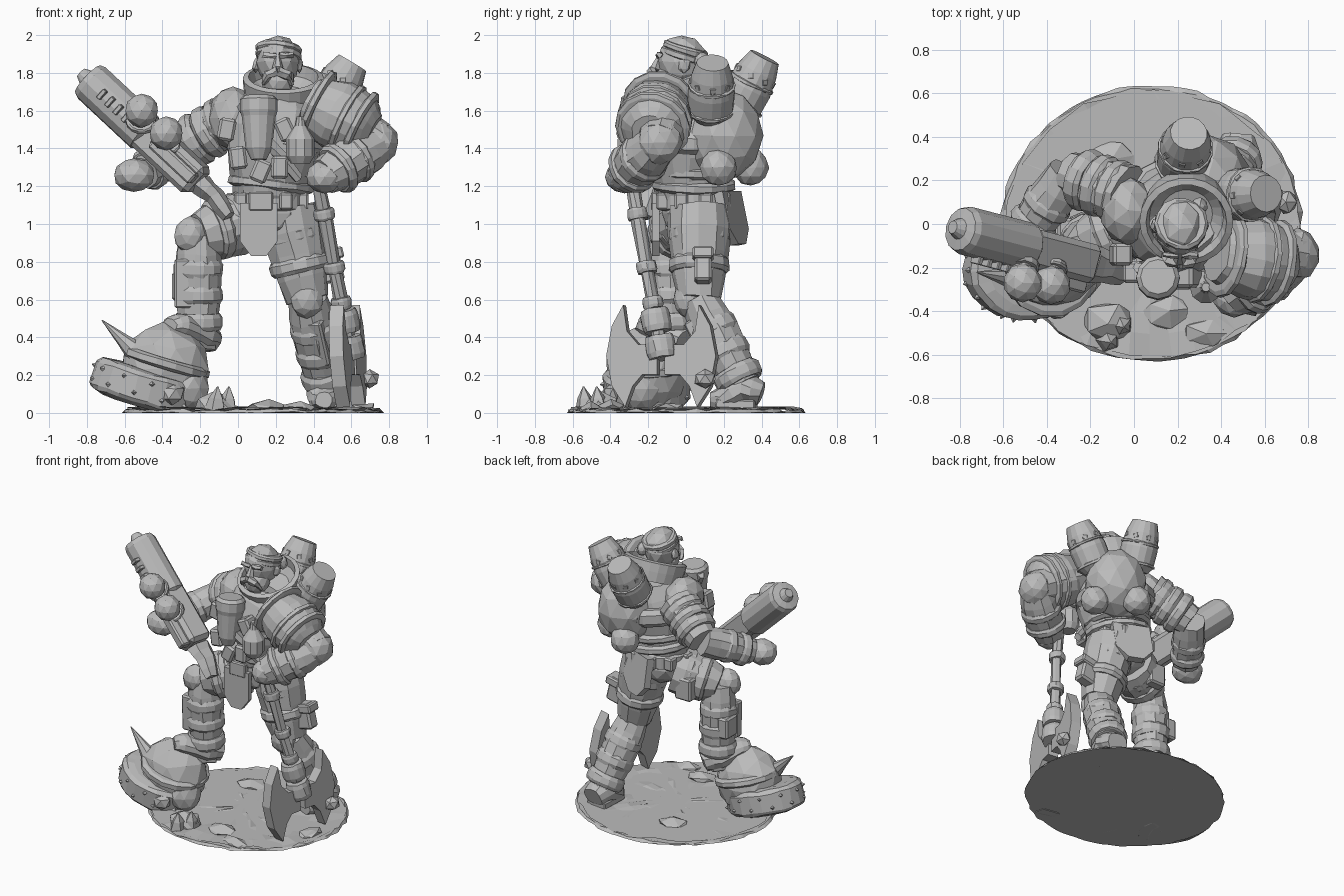
import bpy, bmesh, math, random
from mathutils import Vector, Matrix
random.seed(4)
if "Cube" in bpy.data.objects:
    bpy.data.objects.remove(bpy.data.objects["Cube"])
stone = bpy.data.materials.new("plain_grey")
stone.use_nodes = True
stone.diffuse_color = grey = (.5, .5, .5, 1)
stone.node_tree.nodes["Principled BSDF"].inputs["Base Color"].default_value = grey
UP = Vector((0, 0, 1))

# Shared helpers
def finish(name, bm, rough=0):
    for vert in bm.verts:
        vert.co += Vector([random.uniform(-rough, rough) for axis in range(3)])
        vert.co.z = max(vert.co.z, 0)
    bmesh.ops.recalc_face_normals(bm, faces=bm.faces)
    mesh = bpy.data.meshes.new(name)
    bm.to_mesh(mesh)
    bm.free()
    mesh.materials.append(stone)
    bpy.context.collection.objects.link(bpy.data.objects.new(name, mesh))

def around(axis, count, squash=1):
    axis = axis.normalized()
    side = axis.cross(Vector((0, 1, 0)) if abs(axis.z) > .9 else UP).normalized()
    angles = [math.tau * i / count for i in range(count)]
    return [side * math.cos(a) + side.cross(axis) * squash * math.sin(a) for a in angles]

def loft(name, rings, sides, squash, rough):
    bm = bmesh.new()
    loops = [[bm.verts.new(center + radius * out) for out in around(axis, sides, squash)] for center, radius, axis in rings]
    for lower, upper in zip(loops, loops[1:]):
        for i in range(sides):
            bm.faces.new((lower[i - 1], lower[i], upper[i], upper[i - 1]))
    bm.faces.new(loops[0])
    bm.faces.new(loops[-1])
    finish(name, bm, rough)

def limb(name, points, radii, sides=11, squash=1, rough=.006):
    rings = []
    for i, (point, radius) in enumerate(zip(points, radii)):
        rings.append((point, radius, points[min(i + 1, len(points) - 1)] - points[max(i - 1, 0)]))
        if i + 1 < len(points):
            rings.append((point.lerp(points[i + 1], .5), (radius + radii[i + 1]) / 2 * 1.04, points[i + 1] - point))
    loft(name, rings, sides, squash, rough)

def lathe(name, base, axis, profile, sides=14, squash=1, rough=0):
    loft(name, [(base + axis.normalized() * height, radius, axis) for radius, height in profile], sides, squash, rough)

def bands(name, start, end, radius, places, width=.05):
    profile = [(radius * .9, -width), (radius, -width / 2), (radius, width / 2), (radius * .9, width)]
    for place in places:
        lathe(name, start.lerp(end, place), end - start, profile, rough=.003)

def ball(name, center, size, detail=2, rough=.004):
    bm = bmesh.new()
    bmesh.ops.create_icosphere(bm, subdivisions=detail, radius=1, matrix=Matrix.Translation(center) @ Matrix.Diagonal((*size, 1)))
    finish(name, bm, rough)

def box(name, center, size, toward=UP):
    bm = bmesh.new()
    turn = toward.to_track_quat('Z', 'Y').to_matrix().to_4x4()
    bmesh.ops.create_cube(bm, size=1, matrix=Matrix.Translation(center) @ turn @ Matrix.Diagonal((*size, 1)))
    bmesh.ops.bevel(bm, geom=bm.edges, offset=min(size) * .15, segments=1, affect='EDGES')
    finish(name, bm)

def plate(name, origin, across, upward, outline, thick):
    bm = bmesh.new()
    normal = across.cross(upward).normalized() * thick
    face = bm.faces.new([bm.verts.new(origin + across * u + upward * v - normal / 2) for u, v in outline])
    extra = bmesh.ops.extrude_face_region(bm, geom=[face])["geom"]
    bmesh.ops.translate(bm, vec=normal, verts=[g for g in extra if isinstance(g, bmesh.types.BMVert)])
    finish(name, bm)

# Ground: rough oval base with scattered rocks
ground = Vector((.08, 0, 0))
lathe("ground_base", ground, UP, [(.69, 0), (.675, .015)], sides=70, squash=.92, rough=.008)
lathe("ground_surface", ground, UP, [(r / 9, .022) for r in (6, 5, 4, 3, 2, 1)], sides=40, squash=.92, rough=.011)
for spot, size in [((-.12, -.45, .04), (.13, .1, .07)), ((.15, -.4, .03), (.12, .08, .03)), ((-.1, .3, .03), (.12, .09, .03)),
                   ((.32, -.5, .02), (.12, .06, .03)), ((.66, -.1, .03), (.06, .1, .03))]:
    ball("rock", Vector(spot), size, detail=1, rough=.015)
for spot in [(-.06, -.46, .01), (-.12, -.53, .01)]:
    lathe("stone_spike", Vector(spot), Vector((.1, -.1, 1)), [(.06, 0), (.04, .07), (.004, .13)], sides=5)
# Fallen spiked helmet under the right foot
helmet, rim, rim_axis = Vector((-.39, -.19, .23)), Vector((-.5, -.21, .14)), Vector((.3, -.05, 1)).normalized()
ball("helmet_dome", helmet, (.24, .2, .25), rough=.007)
bands("helmet_ridge", helmet - rim_axis, helmet + rim_axis, .235, (.52,), width=.03)
lathe("helmet_rim", rim, rim_axis, [(.2, -.1), (.265, -.08), (.28, -.06), (.28, .06), (.255, .085), (.2, .09)], sides=22, squash=.82, rough=.005)
for i, out in enumerate(around(rim_axis, 22, .82)):
    lathe("rim_stud", rim + out * .275 + rim_axis * .035 * (-1) ** i, out, [(.016, 0), (.003, .02)], sides=4)
spike_foot = Vector((-.54, -.25, .32))
lathe("helmet_spike", spike_foot, Vector((-.73, -.22, .5)) - spike_foot, [(.06, 0), (.035, .1), (.003, .25)], sides=8)
ball("helmet_bolt", Vector((-.35, -.39, .1)), (.07, .05, .06), detail=1)
ball("helmet_jaw", Vector((-.27, -.24, .13)), (.12, .12, .13))
# Legs, armour bands, pads and boots
hip_left, knee_left, ankle_left, toe_left = Vector((.26, .07, 1.08)), Vector((.37, .07, .6)), Vector((.47, .3, .15)), Vector((.46, .19, .07))
hip_right, knee_right, ankle_right, toe_right = Vector((.06, .03, 1.02)), Vector((-.21, -.09, .94)), Vector((-.21, -.07, .43)), Vector((-.32, -.19, .46))
for label, hip, knee, ankle, toe in [("left", hip_left, knee_left, ankle_left, toe_left),
                                     ("right", hip_right, knee_right, ankle_right, toe_right)]:
    front = ((toe - ankle) * Vector((1, 1, 0))).normalized()
    limb(label + "_thigh", [hip, hip.lerp(knee, .5), knee], [.165, .155, .115])
    limb(label + "_shin", [knee, knee.lerp(ankle, .4), ankle], [.1, .125, .1])
    bands(label + "_thigh_band", hip, knee, .163, (.3, .62), width=.04)
    bands(label + "_shin_band", knee, ankle, .13, (.35, .62, .9), width=.045)
    ball(label + "_knee_pad", knee + front * .06, (.09, .08, .1))
    box(label + "_shin_plate", knee.lerp(ankle, .5) + front * .09, (.13, .07, .26), ankle - knee)
    limb(label + "_boot", [ankle - front * .1 - UP * .05, ankle - UP * .02, toe, toe + front * .06], [.08, .11, .085, .05], squash=.8)
    box(label + "_sole", ankle.lerp(toe, .3) - UP * .08, (.16, .21, .05), UP + (ankle - toe) * .4)
box("left_thigh_pouch", Vector((.45, .09, .77)), (.09, .2, .18), hip_left - knee_left)
box("left_pouch_flap", Vector((.45, .09, .83)), (.11, .22, .06), hip_left - knee_left)
box("right_thigh_pouch", Vector((-.08, .12, .95)), (.13, .08, .16))
box("right_shin_pouch", Vector((-.31, -.04, .67)), (.08, .13, .15))
# Pelvis, belt and hanging cloth
waist = Vector((.16, .04, 1.12))
ball("pelvis", waist - UP * .06, (.2, .17, .15))
lathe("belt", waist, UP, [(.18, -.05), (.2, -.04), (.2, .04), (.18, .05)], sides=18, squash=.95)
box("belt_buckle", waist + Vector((-.04, -.2, 0)), (.13, .05, .1))
for out in around(UP, 9):
    box("belt_pouch", waist + out * .19, (.07, .07, .09))
cloth = [(-.1, 0), (.1, 0), (.1, -.2), (.04, -.28), (-.04, -.28), (-.1, -.2)]
plate("front_cloth", Vector((.11, -.16, 1.11)), Vector((1, 0, 0)), UP, cloth, .04)
plate("back_cloth", Vector((.22, .22, 1.17)), Vector((1.2, -.5, 0)), UP + Vector((0, -.2, 0)), cloth, .05)
# Torso with harness and a collar open at the face
belly, chest, neck = Vector((.17, .02, 1.25)), Vector((.2, .01, 1.5)), Vector((.23, .05, 1.68))
limb("torso", [waist, belly, chest, neck], [.18, .21, .26, .18], sides=16, squash=.95, rough=.01)
bands("torso_ridge", waist, neck, .225, (.16, .3), width=.03)
bands("chest_ridge", waist, neck, .27, (.6,), width=.06)
lathe("collar", Vector((.24, .06, 1.65)), Vector((0, -.4, 1)), [(.2, 0), (.21, .07), (.215, .13), (.185, .14), (.17, .08), (.12, .04)], sides=22)
lathe("chest_horn", Vector((.11, -.27, 1.4)), Vector((0, .1, 1)), [(.04, -.06), (.07, 0), (.09, .17), (.1, .2), (.1, .26), (.08, .28)], sides=12)
lathe("chest_flask", Vector((.33, -.29, 1.32)), UP, [(.05, 0), (.075, .04), (.075, .13), (.03, .2), (.02, .25)], sides=10)
for place in [(0, -.22, 1.35), (.12, -.25, 1.28), (.22, -.25, 1.3), (-.06, -.14, 1.5), (.25, -.24, 1.5)]:
    box("chest_pouch", Vector(place), (.1, .09, .12), Vector((random.uniform(-.5, .5), 0, 1)))
limb("chest_strap", [Vector((.02, -.2, 1.64)), Vector((.14, -.27, 1.45)), Vector((.32, -.2, 1.24))], [.03, .035, .03], sides=6)
# Head with bandana, nose, moustache and beard
head = Vector((.21, -.02, 1.86))
ball("skull", head, (.115, .135, .14))
bands("bandana", head, head + Vector((.01, .03, .1)), .123, (.35, .65), width=.02)
ball("bandana_knot", head + Vector((.09, .1, 0)), (.04, .04, .05))
ball("jaw", head + Vector((0, -.06, -.1)), (.09, .09, .09))
lathe("nose", head + Vector((0, -.12, .03)), Vector((0, -.35, -1)), [(.012, 0), (.03, .07), (.01, .085)], sides=6)
for sign in (-1, 1):
    hairs = [(0, -.16, -.05), (.05, -.15, -.07), (.075, -.12, -.12)]
    limb("moustache", [head + Vector((sign * x, y, z)) for x, y, z in hairs], [.024, .026, .01], sides=6)
    limb("brow", [head + Vector((sign * x, -.12, z)) for x, z in [(.01, .03), (.08, .035)]], [.018, .014], sides=6)
    ball("ear", head + Vector((sign * .115, .01, -.02)), (.02, .035, .045), detail=1)
# Backpack, orbs and two exhaust drums
pack, back, flank = Vector((.33, .2, 1.47)), Vector((.6, .8, 0)), Vector((.8, -.6, 0))
ball("backpack", pack, (.21, .21, .25), rough=.007)
bands("backpack_rim", pack - back, pack + back, .2, (.51,), width=.03)
for sign in (-1, 1):
    ball("backpack_orb", pack + flank * sign * .14 + back * .07 - UP * .17, (.1, .1, .1))
for foot, top in [(Vector((.44, .13, 1.58)), Vector((.61, .14, 1.86))), (Vector((.22, .27, 1.6)), Vector((.25, .41, 1.87)))]:
    axis = (top - foot).normalized()
    lathe("exhaust_drum", foot, axis, [(.09, -.02), (.12, .02), (.125, .14), (.11, .24), (.085, .32)], sides=16)
    bands("exhaust_band", foot, top, .128, (.1, .55), width=.012)
    for out in around(axis, 8):
        box("exhaust_vent", foot + axis * .21 + out * .11, (.03, .03, .015), out)
# Left arm with heavy shoulder plate, fist on the axe
shoulder, elbow, fist = Vector((.45, -.1, 1.6)), Vector((.75, -.14, 1.43)), Vector((.46, -.33, 1.25))
limb("left_upper_arm", [shoulder, elbow], [.14, .11])
limb("left_forearm", [elbow, elbow.lerp(fist, .5), fist], [.1, .135, .1])
ball("left_elbow", elbow, (.1, .12, .12))
bands("left_cuff", elbow, fist, .14, (.45, .75), width=.03)
ball("left_fist", fist, (.1, .1, .09))
pad_start, pad_end = Vector((.38, -.13, 1.65)), Vector((.66, -.18, 1.51))
limb("left_shoulder_plate", [pad_start.lerp(pad_end, t) for t in (0, .5, 1, 1.2)], [.13, .19, .17, .1], sides=16)
bands("left_plate_rim", pad_start, pad_end, .2, (.15, .7, .95), width=.022)
# Right arm bending behind to hold the gun
shoulder, elbow, fist = Vector((-.03, .13, 1.56)), Vector((-.3, .23, 1.4)), Vector((-.5, -.05, 1.27))
limb("right_upper_arm", [shoulder, elbow], [.145, .105])
limb("right_forearm", [elbow, elbow.lerp(fist, .5), fist], [.1, .11, .085])
bands("right_arm_band", shoulder, elbow, .145, (.2, .45, .7), width=.04)
bands("right_cuff", elbow, fist, .115, (.5, .8), width=.035)
ball("right_fist", fist + Vector((-.05, -.05, -.01)), (.11, .1, .09))
ball("right_shoulder_pad", Vector((-.03, .06, 1.56)), (.13, .16, .17))
# Gun with ribbed barrel, receiver and two round canisters
muzzle, breech = Vector((-.81, -.02, 1.78)), Vector((-.2, -.18, 1.21))
bore = (breech - muzzle).normalized()
lathe("gun_barrel", muzzle, bore, [(.03, -.03), (.05, .01), (.1, .02), (.112, .05), (.112, .44), (.08, .47)], sides=12)
for step in range(4):
    box("barrel_vent", muzzle + bore * (.14 + step * .06) + Vector((0, -.08, 0)), (.12, .06, .025), bore)
box("gun_receiver", muzzle.lerp(breech, .74), (.18, .18, .42), bore)
box("gun_side_plate", muzzle.lerp(breech, .78) - Vector((0, .08, 0)), (.13, .07, .3), bore)
limb("gun_stock", [breech, breech + Vector((.08, -.02, -.07)), Vector((-.05, -.23, 1.04))], [.09, .07, .05], sides=6, squash=.7)
for orb in [Vector((-.51, -.27, 1.6)), Vector((-.38, -.28, 1.48))]:
    stem = orb + Vector((-.01, .16, -.12))
    limb("canister_stem", [stem, orb], [.05, .06], sides=10)
    ball("canister", orb, (.09, .09, .09), rough=0)
    bands("canister_ring", stem, orb, .08, (.55,), width=.018)
# Double axe standing on the ground
grip, socket = Vector((.42, -.29, 1.24)), Vector((.6, -.125, .3))
limb("axe_shaft", [grip, grip.lerp(socket, .5), socket], [.035, .035, .04], sides=8)
bands("axe_shaft_ring", grip, socket, .055, (.2, .5, .7), width=.03)
bands("axe_socket", grip, socket, .08, (.8, .95), width=.06)
blade = [(.02, .36), (.12, .36), (.18, .43), (.2, .57), (.26, .46), (.29, .3), (.26, .14), (.19, .03), (.15, .14), (.1, .2), (.02, .2)]
for sign in (-1, 1):
    plate("axe_blade", socket - UP * .3, Vector((.21, 1, 0)) * sign, UP + Vector((-.06, 0, 0)), blade, .075)
ball("axe_bolt", Vector((.7, .1, .18)), (.05, .06, .05), detail=1)
